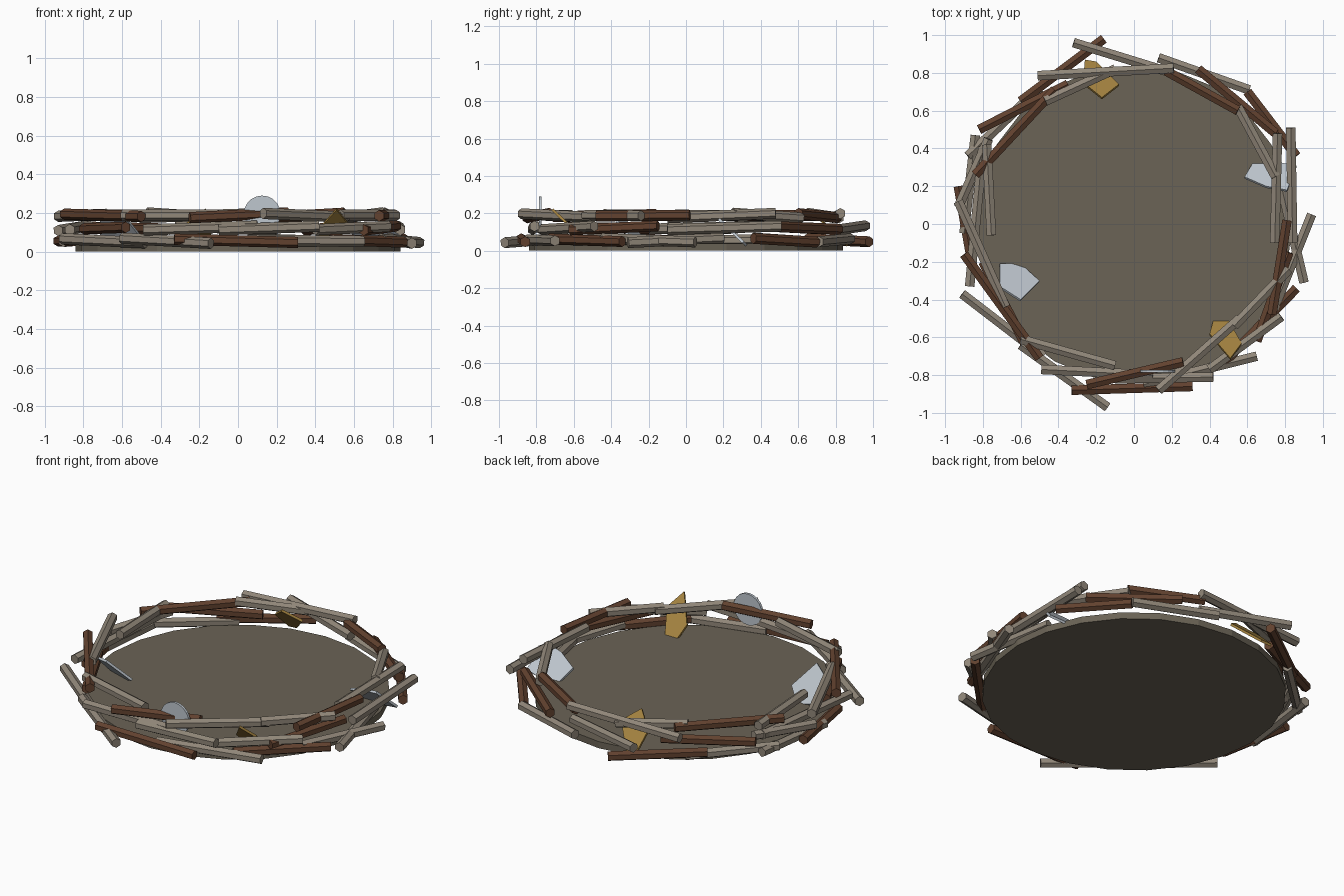
import bpy
import bmesh
import random
from mathutils import Vector

random.seed(4)

if "Cube" in bpy.data.objects:
    bpy.data.objects.remove(bpy.data.objects["Cube"], do_unlink=True)


def make_material(name, red, green, blue):
    material = bpy.data.materials.new(name)
    material.use_nodes = True
    colour = (red, green, blue, 1)
    material.diffuse_color = colour
    material.node_tree.nodes["Principled BSDF"].inputs["Base Color"].default_value = colour
    return material


weathered_grey = make_material("weathered grey wood", 0.28, 0.24, 0.19)
bark_brown = make_material("bark brown wood", 0.12, 0.053, 0.028)
packed_earth = make_material("packed earth", 0.145, 0.125, 0.092)
pale_metal = make_material("pale metal", 0.52, 0.57, 0.62)
tarnished_gold = make_material("tarnished gold", 0.36, 0.22, 0.05)


def add_object(name, bm, material):
    """Turn a bmesh into a flat shaded object of one colour."""
    bmesh.ops.recalc_face_normals(bm, faces=bm.faces)
    mesh = bpy.data.meshes.new(name)
    bm.to_mesh(mesh)
    bm.free()
    mesh.materials.append(material)
    result = bpy.data.objects.new(name, mesh)
    bpy.context.collection.objects.link(result)
    return result


def add_cylinder(name, start, end, radius, sides, material):
    """Add a closed prism whose axis runs from start to end."""
    start, end = Vector(start), Vector(end)
    axis = end - start
    bm = bmesh.new()
    bmesh.ops.create_cone(bm, cap_ends=True, segments=sides, radius1=radius,
                          radius2=radius, depth=axis.length)
    result = add_object(name, bm, material)
    result.rotation_mode = "QUATERNION"
    result.rotation_quaternion = axis.to_track_quat("Z", "Y")
    result.location = (start + end) / 2
    return result


def add_sticks(name, height, material, spans):
    """Lay six-sided sticks at one height, each with a slight tilt."""
    for x_start, y_start, x_end, y_end in spans:
        tilt = random.uniform(-0.015, 0.015)
        add_cylinder(name, (x_start, y_start, height - tilt),
                     (x_end, y_end, height + tilt), 0.029, 6, material)


def add_shard(name, outline, centre_height, x_slope, material):
    """Add a thin plate with the given plan outline, leaning toward the front."""
    middle_x = sum(x for x, y in outline) / len(outline)
    middle_y = sum(y for x, y in outline) / len(outline)
    bm = bmesh.new()
    corners = []
    for x, y in outline:
        drop = 0.95 * (y - middle_y) + x_slope * (x - middle_x)
        corners.append(bm.verts.new((x, y, centre_height - drop)))
    face = bm.faces.new(corners)
    bm.normal_update()
    offset = face.normal * 0.014
    extruded = bmesh.ops.extrude_face_region(bm, geom=[face], use_keep_orig=True)
    moved = [item for item in extruded["geom"] if isinstance(item, bmesh.types.BMVert)]
    bmesh.ops.translate(bm, verts=moved, vec=offset)
    add_object(name, bm, material)


# Round floor of the nest
add_cylinder("nest_floor", (0, 0, 0), (0, 0, 0.04), 0.84, 24, packed_earth)

# Lowest ring of sticks
low, middle, high = 0.056, 0.122, 0.188
add_sticks("low_grey_stick", low, weathered_grey, [
    (0.13, 0.88, 0.61, 0.71), (-0.88, 0.36, -0.5, 0.72),
    (-0.84, 0.47, -0.9, -0.05), (-0.91, -0.37, -0.48, -0.7),
    (-0.6, -0.64, -0.14, -0.97), (0.05, -0.85, 0.65, -0.7),
    (0.9, -0.31, 0.78, 0.2), (0.94, 0.05, 0.74, -0.45)])
add_sticks("low_brown_stick", low, bark_brown, [
    (-0.16, 0.98, -0.6, 0.65), (-0.33, -0.88, 0.31, -0.86),
    (-0.93, 0.2, -0.85, -0.25), (0.48, -0.73, 0.86, -0.34),
    (0.86, 0.36, 0.6, 0.7)])

# Middle ring of sticks
add_sticks("middle_grey_stick", middle, weathered_grey, [
    (-0.32, 0.96, 0.2, 0.8), (-0.8, 0.41, -0.87, -0.33),
    (-0.93, 0.09, -0.77, 0.45), (-0.49, -0.77, 0.1, -0.8),
    (-0.1, -0.82, 0.42, -0.81), (0.4, -0.77, 0.78, -0.49),
    (0.83, 0.51, 0.84, -0.1)])
add_sticks("middle_brown_stick", middle, bark_brown, [
    (-0.82, 0.5, -0.35, 0.74), (-0.8, -0.2, -0.58, -0.63),
    (0.34, 0.82, 0.75, 0.48), (0.65, -0.62, 0.82, -0.15)])

# Highest ring of sticks
add_sticks("high_grey_stick", high, weathered_grey, [
    (-0.51, 0.785, 0.21, 0.825), (-0.47, 0.65, -0.1, 0.82),
    (-0.78, 0.42, -0.755, -0.06), (-0.93, 0.12, -0.68, -0.44),
    (-0.6, -0.61, -0.1, -0.75), (0.13, -0.88, 0.56, -0.5),
    (0.53, -0.54, 0.82, -0.24), (0.76, 0.48, 0.745, -0.1),
    (0.55, 0.62, 0.75, 0.25)])
add_sticks("high_brown_stick", high, bark_brown, [
    (0.17, 0.81, 0.55, 0.6), (-0.84, 0.26, -0.42, 0.71),
    (-0.9, -0.16, -0.5, -0.71), (-0.25, -0.85, 0.26, -0.73),
    (0.73, -0.48, 0.81, 0.02)])

# Shiny scraps tucked into the rim
add_cylinder("metal_disc", (0.125, -0.787, 0.195), (0.125, -0.772, 0.195),
             0.095, 20, pale_metal)
add_shard("left_metal_shard", [
    (0.585, 0.25), (0.645, 0.35), (0.86, 0.31), (0.81, 0.18), (0.7, 0.2)],
    0.1, 0, pale_metal)
add_shard("right_metal_shard", [
    (-0.71, -0.21), (-0.6, -0.21), (-0.5, -0.3), (-0.6, -0.4), (-0.71, -0.33)],
    0.11, 0.3, pale_metal)
add_shard("front_gold_shard", [
    (0.42, -0.51), (0.5, -0.51), (0.57, -0.63), (0.51, -0.71), (0.4, -0.58)],
    0.11, 0, tarnished_gold)
add_shard("back_gold_shard", [
    (-0.26, 0.87), (-0.2, 0.86), (-0.08, 0.74), (-0.17, 0.67), (-0.27, 0.75)],
    0.12, 0, tarnished_gold)
